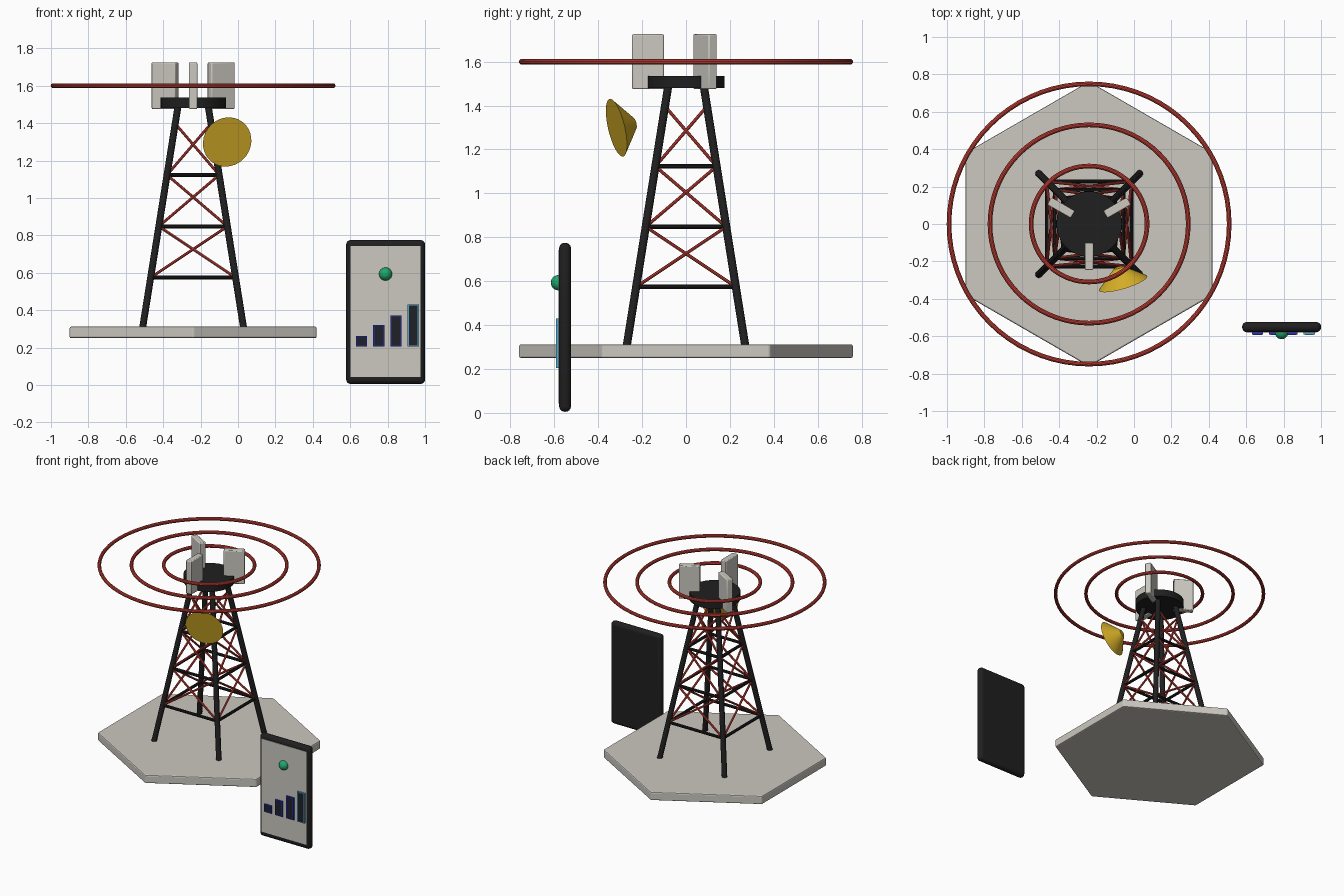
import bpy, math
from mathutils import Vector

if "Cube" in bpy.data.objects:
    bpy.data.objects.remove(bpy.data.objects["Cube"])

CX = -0.24  # tower axis


def mat(name, rgb):
    m = bpy.data.materials.new(name)
    m.diffuse_color = (*rgb, 1)
    m.use_nodes = True
    m.node_tree.nodes["Principled BSDF"].inputs["Base Color"].default_value = m.diffuse_color
    return m


BLACK = mat("black", (0.014, 0.014, 0.015))
STONE = mat("warm grey", (0.60, 0.58, 0.53))
RED = mat("red", (0.60, 0.055, 0.04))
GOLD = mat("gold", (0.66, 0.42, 0.02))
GREEN = mat("green", (0.015, 0.38, 0.15))
BLUE = mat("blue", (0.02, 0.03, 0.50))
SKY = mat("light blue", (0.10, 0.38, 0.58))
NAVY = mat("dark glass", (0.013, 0.015, 0.022))


def finish(name, m, bevel=0, segs=1, smooth=True):
    o = bpy.context.object
    o.name = name
    o.data.materials.append(m)
    if bevel:
        b = o.modifiers.new("bevel", "BEVEL")
        b.width, b.segments = bevel, segs
    if smooth:
        bpy.ops.object.shade_smooth_by_angle(angle=math.radians(35))
    return o


def box(name, loc, size, m, bevel=0, segs=1, rot=0):
    bpy.ops.mesh.primitive_cube_add(size=1, location=loc)
    o = bpy.context.object
    for v in o.data.vertices:
        v.co *= Vector(size)
    o.rotation_euler.z = rot
    return finish(name, m, bevel, segs, segs > 1)


def rod(name, a, b, r, m, sides=12):
    a, b = Vector(a), Vector(b)
    d = b - a
    bpy.ops.mesh.primitive_cylinder_add(vertices=sides, radius=r, depth=d.length,
                                        location=(a + b) / 2,
                                        rotation=d.to_track_quat("Z", "Y").to_euler())
    return finish(name, m)


# Hexagonal base slab
bpy.ops.mesh.primitive_cylinder_add(vertices=6, radius=0.762, depth=0.062, location=(CX, 0, 0.281))
finish("base_slab", STONE, 0.008, 2, False)

# Tower lattice
Z0, Z1, W0, W1 = 0.305, 1.495, 0.27, 0.08
SIGNS = [(-1, -1), (1, -1), (1, 1), (-1, 1)]


def corner(i, z):
    w = W0 + (W1 - W0) * (z - Z0) / (Z1 - Z0)
    sx, sy = SIGNS[i % 4]
    return (CX + sx * w, sy * w, z)


LEVELS = [0.574, 0.848, 1.123, 1.397]
for i in range(4):
    rod(f"tower_leg_{i}", corner(i, Z0), corner(i, Z1), 0.019, BLACK)
    for k in range(3):
        lo, hi = LEVELS[k], LEVELS[k + 1]
        rod(f"strut_{i}_{k}", corner(i, lo), corner(i + 1, lo), 0.0105, BLACK, 10)
        rod(f"brace_a_{i}_{k}", corner(i, lo), corner(i + 1, hi), 0.0075, RED, 8)
        rod(f"brace_b_{i}_{k}", corner(i + 1, lo), corner(i, hi), 0.0075, RED, 8)

# Top platform
bpy.ops.mesh.primitive_cylinder_add(vertices=32, radius=0.175, depth=0.055, location=(CX, 0, 1.508))
finish("platform", BLACK)

# Three antenna panels
for i in range(3):
    a = math.radians(-90 + 120 * i)
    box(f"antenna_panel_{i}", (CX + 0.173 * math.cos(a), 0.173 * math.sin(a), 1.6),
        (0.145, 0.045, 0.25), STONE, 0.006, 2, a)

# Signal rings
for i, r in enumerate((0.31, 0.53, 0.749)):
    bpy.ops.mesh.primitive_torus_add(major_radius=r, minor_radius=0.0125, major_segments=72,
                                     minor_segments=10, location=(CX, 0, 1.6))
    finish(f"signal_ring_{i}", RED)

# Dish: shallow cone facing front right and slightly down
n = Vector((0.28, -0.93, -0.22)).normalized()
bpy.ops.mesh.primitive_cone_add(vertices=32, radius1=0.135, radius2=0.025, depth=0.09,
                                location=Vector((-0.058, -0.317, 1.299)) - n * 0.045,
                                rotation=(-n).to_track_quat("Z", "Y").to_euler())
finish("dish", GOLD)

# Phone
box("phone_body", (0.789, -0.551, 0.39), (0.422, 0.054, 0.77), BLACK, 0.025, 4)
box("phone_screen", (0.789, -0.578, 0.393), (0.374, 0.006, 0.70), STONE)

# Signal bars with coloured rim and dark face
for i, top in enumerate((0.262, 0.32, 0.372, 0.43)):
    x, h = 0.661 + 0.092 * i, top - 0.205
    box(f"signal_bar_{i}", (x, -0.585, 0.205 + h / 2), (0.06, 0.014, h), SKY if i == 3 else BLUE)
    box(f"signal_bar_face_{i}", (x, -0.592, 0.205 + h / 2), (0.048, 0.002, h - 0.012), NAVY)

# Status ball
bpy.ops.mesh.primitive_uv_sphere_add(segments=24, ring_count=12, radius=0.035, location=(0.789, -0.581, 0.593))
finish("status_ball", GREEN)
